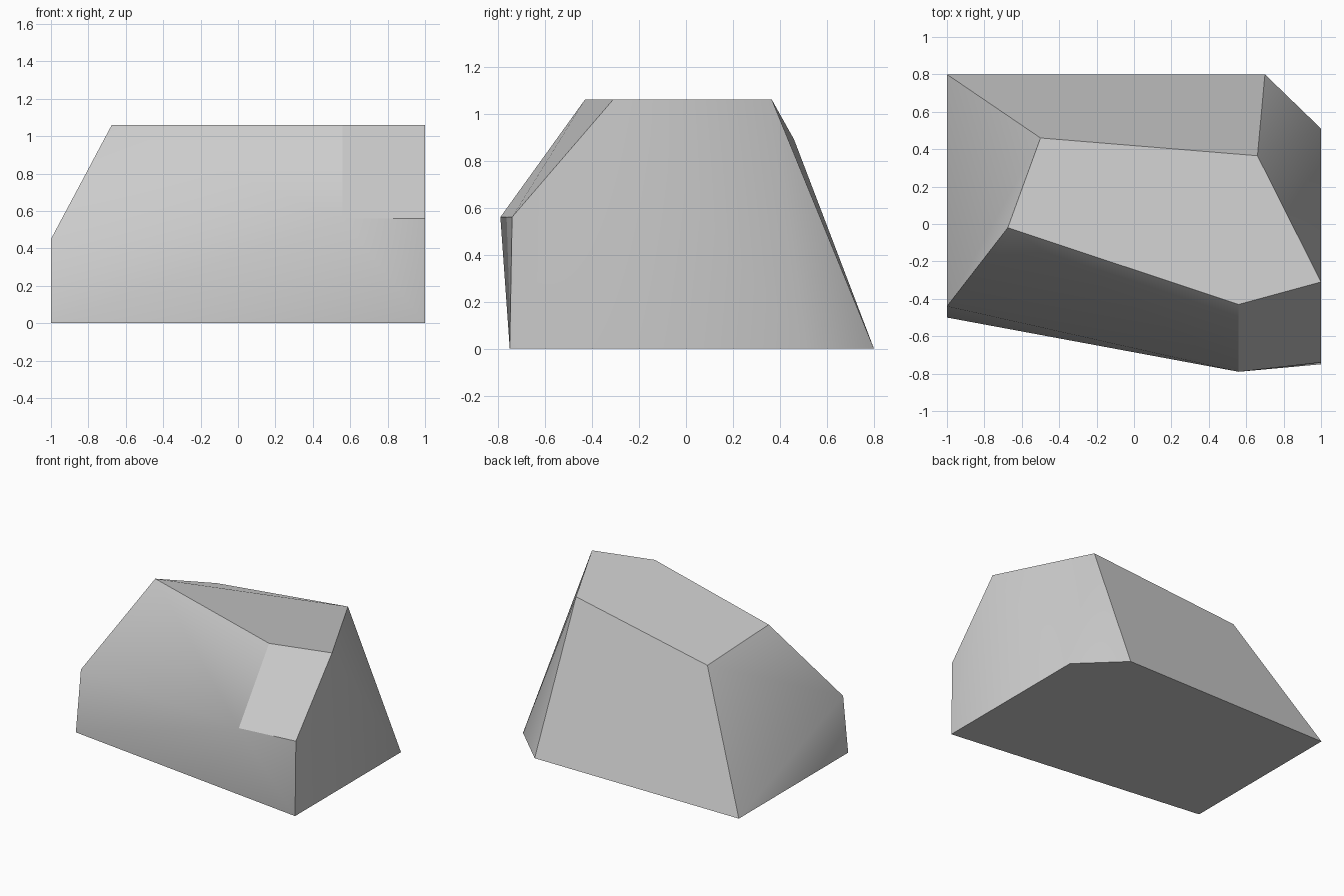
import bpy
import bmesh
import math

cube = bpy.data.objects.get("Cube")
if cube:
    bpy.data.objects.remove(cube, do_unlink=True)

# Stone colour
stone = bpy.data.materials.new("light_grey_stone")
stone.use_nodes = True
grey = (0.6, 0.6, 0.6, 1)
stone.diffuse_color = grey
bsdf = stone.node_tree.nodes["Principled BSDF"]
bsdf.inputs["Base Color"].default_value = grey
bsdf.inputs["Roughness"].default_value = 0.8

# Named corners of the boulder
corners = {
    # footprint
    "base_back_right": (-1, 0.8, 0),
    "base_front_right": (-1, -0.5, 0),
    "base_front_left": (1, -0.75, 0),
    "base_side_left": (1, 0.51, 0),
    "base_back_left": (0.7, 0.8, 0),
    # shoulders
    "mid_right": (-1, -0.44, 0.45),
    "mid_front": (0.56, -0.79, 0.56),
    "mid_left": (1, -0.74, 0.56),
    # crown
    "top_back_right": (-0.5, 0.46, 0.89),
    "top_right": (-0.675, -0.02, 1.06),
    "top_front": (0.56, -0.43, 1.06),
    "top_left": (1, -0.31, 1.06),
    "top_back_left": (0.66, 0.365, 1.06),
}

# Each side of the boulder as a list of corners
sides = [
    # underside
    "base_back_right base_back_left base_side_left base_front_left base_front_right",
    # crown
    "top_back_right top_right top_front top_left top_back_left",
    # back slope
    "base_back_left base_back_right top_back_right top_back_left",
    # right end
    "base_back_right base_front_right mid_right",
    "top_back_right base_back_right mid_right top_right",
    # left end
    "base_front_left base_side_left top_left mid_left",
    "base_side_left top_back_left top_left",
    "base_side_left base_back_left top_back_left",
    # front
    "top_right mid_right mid_front top_front",
    "base_front_right mid_front mid_right",
    "base_front_right base_front_left mid_front",
    "base_front_left mid_left mid_front",
]
chipped_facet = "top_front mid_front mid_left top_left"

bm = bmesh.new()
vert = {name: bm.verts.new(co) for name, co in corners.items()}


def add_side(names, smooth):
    face = bm.faces.new([vert[n] for n in names.split()])
    face.smooth = smooth


for side in sides:
    add_side(side, True)
add_side(chipped_facet, False)
bmesh.ops.recalc_face_normals(bm, faces=bm.faces[:])

# Keep strong creases sharp, blend the gentle ones
for edge in bm.edges:
    edge.smooth = edge.calc_face_angle(0) < math.radians(35)

mesh = bpy.data.meshes.new("boulder")
bm.to_mesh(mesh)
bm.free()
mesh.materials.append(stone)
boulder = bpy.data.objects.new("boulder", mesh)
bpy.context.collection.objects.link(boulder)
